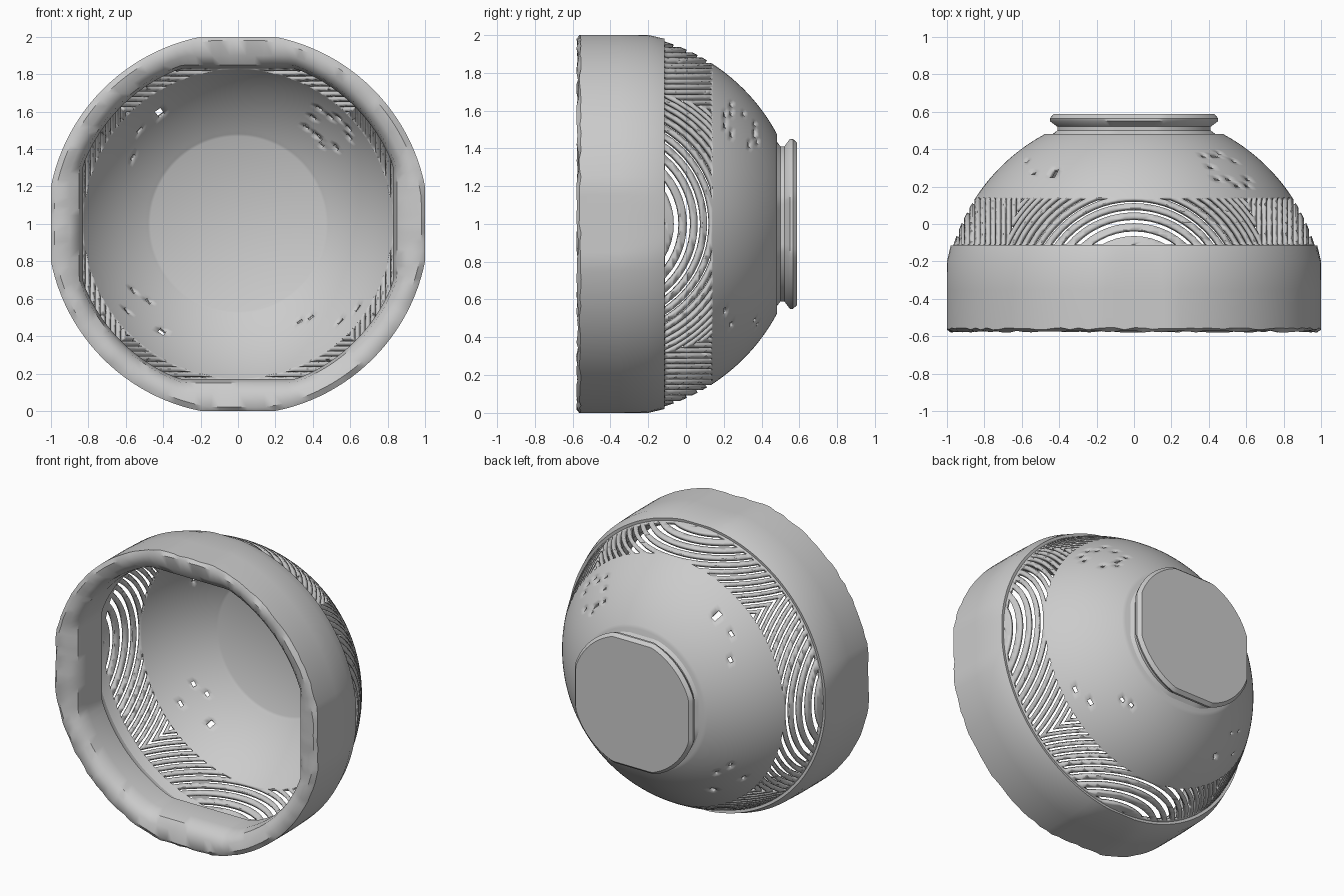
import bpy, bmesh, math, random
from mathutils import Vector

if "Cube" in bpy.data.objects:
    bpy.data.objects.remove(bpy.data.objects["Cube"])

random.seed(4)
SEG = 128
CY, R = -0.41, 1.01          # centre and radius of the spherical wall


def clamp(v, c):
    return max(-c, min(c, v))


def lathe(profile, closed=False, cap_end=False, rough=0.0):
    """Turn (radius, side limit, y) rows round the y axis, flattening the four sides."""
    bm = bmesh.new()
    rows = []
    for r, c, y in profile:
        row = []
        for i in range(SEG):
            t = 2 * math.pi * i / SEG
            k = random.uniform(-rough, rough) if y < -0.55 else 0
            row.append(bm.verts.new((clamp(r * math.cos(t), c), y + k,
                                     clamp(r * math.sin(t), c))))
        rows.append(row)
    pairs = list(zip(rows, rows[1:]))
    if closed:
        pairs.append((rows[-1], rows[0]))
    for a, b in pairs:
        for i in range(SEG):
            j = (i + 1) % SEG
            bm.faces.new((a[i], b[i], b[j], a[j]))
    if cap_end:
        bm.faces.new(rows[-1][::-1])
    return bm


def finish(bm, name, thickness=0):
    bm.normal_update()
    mesh = bpy.data.meshes.new(name)
    bm.to_mesh(mesh)
    bm.free()
    ob = bpy.data.objects.new(name, mesh)
    ob.location.z = 1
    bpy.context.collection.objects.link(ob)
    bpy.ops.object.select_all(action='DESELECT')
    ob.select_set(True)
    bpy.context.view_layer.objects.active = ob
    bpy.ops.object.shade_smooth_by_angle(angle=math.radians(40))
    if thickness:
        m = ob.modifiers.new("wall", 'SOLIDIFY')
        m.thickness, m.offset = thickness, -1
    return ob


# Thick rim band with a rolled front and an inner lip
finish(lathe([(0.99, 0.98, -0.575), (1.02, 1.0, -0.56), (1.02, 1.0, -0.35),
              (1.015, 1.0, -0.2), (0.985, 0.98, -0.115), (0.955, 0.95, -0.12),
              (0.96, 0.955, -0.2), (0.93, 0.89, -0.26), (0.89, 0.835, -0.29),
              (0.885, 0.83, -0.45), (0.90, 0.85, -0.53), (0.94, 0.90, -0.565)],
             closed=True, rough=0.006), "rim_band")

# Thin round wall, closed by a flat floor
N = 40
wall = []
for i in range(N + 1):
    y = CY + R * math.sin(math.radians(12 + (62 - 12) * i / N))
    wall.append((math.sqrt(R * R - (y - CY) ** 2), 1.0, y))
bm = lathe(wall, cap_end=True)

# Curved slots: parallel cuts facing each of the four sides
LOW, HIGH, STEP, WIDTH, D0 = -0.11, 0.14, 0.028, 0.013, 0.60


def cut(co, no, faces):
    geom = set(faces)
    for f in faces:
        geom.update(f.edges)
        geom.update(f.verts)
    bmesh.ops.bisect_plane(bm, geom=list(geom), dist=1e-5, plane_co=co, plane_no=no)


for y in (LOW, HIGH):
    cut((0, y, 0), (0, 1, 0), bm.faces[:])
levels = [D0 + STEP * k + e for k in range(14) for e in (0, WIDTH)]
for side in (Vector((1, 0, 0)), Vector((-1, 0, 0)), Vector((0, 0, 1)), Vector((0, 0, -1))):
    for d in levels:
        faces = []
        for f in bm.faces:
            c = f.calc_center_median()
            if LOW < c.y < HIGH and c.dot(side) >= max(abs(c.x), abs(c.z)) - 1e-6:
                hs = [v.co.dot(side) for v in f.verts]
                if min(hs) < d < max(hs):
                    faces.append(f)
        if faces:
            cut(side * d, side, faces)

# Open the slots, and a few pinholes on the diagonals
doomed = []
for f in bm.faces:
    c = f.calc_center_median()
    d = max(abs(c.x), abs(c.z))
    if LOW < c.y < HIGH and d > D0 and (d - D0) % STEP < WIDTH:
        doomed.append(f)
    elif 0.2 < c.y < 0.38 and abs(abs(c.x) - abs(c.z)) < 0.22 and random.random() < 0.04:
        doomed.append(f)
bmesh.ops.delete(bm, geom=doomed, context='FACES')
finish(bm, "bowl_wall", 0.025)

# Flared foot with a flat base
finish(lathe([(0.46, 0.45, 0.47), (0.43, 0.41, 0.50), (0.43, 0.41, 0.52),
              (0.47, 0.45, 0.55), (0.475, 0.45, 0.565), (0.455, 0.43, 0.588)],
             cap_end=True), "foot")
